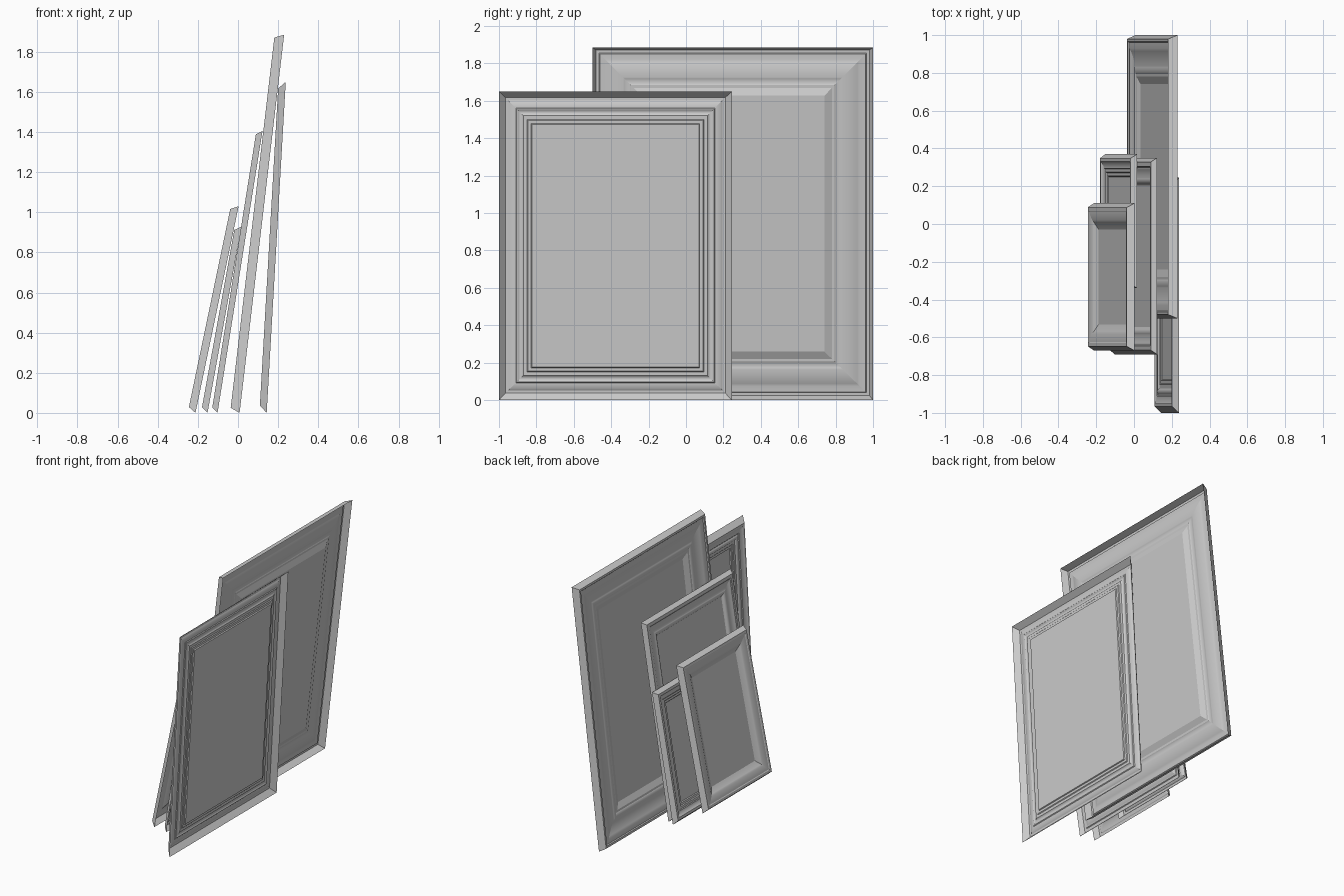
import bpy
import bmesh
from math import atan2, sin, cos, hypot, radians

cube = bpy.data.objects.get("Cube")
if cube:
    bpy.data.objects.remove(cube, do_unlink=True)

COLOUR = (0.6, 0.6, 0.6, 1.0)
grey = bpy.data.materials.new("plain_grey")
grey.use_nodes = True
grey.diffuse_color = COLOUR
shader = next(n for n in grey.node_tree.nodes if n.type == 'BSDF_PRINCIPLED')
shader.inputs["Base Color"].default_value = COLOUR
shader.inputs["Roughness"].default_value = 0.8


def curve(start, end, bend, steps=6):
    """Rounded stretch of moulding: positive bend is a bead, negative a cove."""
    mid = ((start[0] + end[0]) / 2, (start[1] + end[1]) / 2 + bend)
    points = []
    for k in range(steps + 1):
        t = k / steps
        points.append(tuple((1 - t) ** 2 * a + 2 * t * (1 - t) * b + t * t * c
                            for a, b, c in zip(start, mid, end)))
    return points


def picture_frame(name, y_range, foot_x, top, profile):
    """Open-backed moulded frame with its panel, leaning towards +x.
    The profile lists (inset from the outer edge, height above the back)."""
    y0, y1 = y_range
    lean = atan2(top[0] - foot_x, top[1])
    length = hypot(top[0] - foot_x, top[1])
    bm = bmesh.new()
    rings = []
    for inset, height in profile:
        low, high = inset, length - inset
        corners = ((y0 + inset, low), (y0 + inset, high),
                   (y1 - inset, high), (y1 - inset, low))
        rings.append([bm.verts.new((foot_x + v * sin(lean) - height * cos(lean), y,
                                    v * cos(lean) + height * sin(lean)))
                      for y, v in corners])
    mitres = []
    for outer, inner in zip(rings, rings[1:]):
        for i in range(4):
            j = (i + 1) % 4
            bm.faces.new((outer[i], outer[j], inner[j], inner[i]))
            mitres.append(bm.edges.get((outer[i], inner[i])))
    bm.faces.new(rings[-1])
    bm.normal_update()

    # Rounded mouldings are smooth; steps and mitred corners stay crisp
    for face in bm.faces:
        face.smooth = True
    for edge in bm.edges:
        edge.smooth = edge.calc_face_angle(0) < radians(22)
    for edge in mitres:
        edge.smooth = False

    mesh = bpy.data.meshes.new(name)
    bm.to_mesh(mesh)
    bm.free()
    mesh.materials.append(grey)
    obj = bpy.data.objects.new(name, mesh)
    bpy.context.collection.objects.link(obj)
    return obj


# Stepped moulding with several narrow fillets
stepped = ([(0, 0), (0.035, 0.036), (0.05, 0.036)]
           + curve((0.055, 0.033), (0.09, 0.026), -0.004)
           + [(0.095, 0.021)]
           + curve((0.1, 0.021), (0.125, 0.021), 0.008)
           + [(0.13, 0.016), (0.15, 0.016), (0.155, 0.011),
              (0.172, 0.011), (0.176, 0.004), (0.187, 0.004)])

# Broad moulding with a wide cove and a sloping inner lip
broad = ([(0, 0), (0.02, 0.047), (0.035, 0.047), (0.04, 0.04)]
         + curve((0.07, 0.04), (0.16, 0.024), -0.01)
         + curve((0.165, 0.024), (0.2, 0.024), 0.006)
         + [(0.205, 0.021), (0.22, 0.021), (0.26, 0.004)])

# Medium moulding with a bead near the panel
beaded = ([(0, 0), (0.022, 0.03), (0.045, 0.03), (0.05, 0.025)]
          + curve((0.055, 0.025), (0.1, 0.017), -0.006)
          + curve((0.105, 0.017), (0.13, 0.015), 0.006)
          + [(0.135, 0.01), (0.145, 0.004)])

# Slim moulding with two fillets
slim = ([(0, 0), (0.022, 0.032), (0.04, 0.032)]
        + curve((0.045, 0.028), (0.075, 0.02), -0.005)
        + [(0.08, 0.016), (0.095, 0.016), (0.1, 0.01), (0.115, 0.01), (0.12, 0.004)])

# Deep moulding that falls away to the panel
deep = ([(0, 0), (0.022, 0.038), (0.04, 0.038)]
        + curve((0.045, 0.035), (0.095, 0.026), 0.004)
        + [(0.1, 0.022), (0.138, 0.004)])

# name, span in y, x of the foot, (x, z) of the top, moulding
picture_frame("tall_stepped_frame", (-1.0, 0.245), 0.143, (0.238, 1.65), stepped)
picture_frame("large_broad_frame", (-0.5, 1.0), 0.008, (0.23, 1.885), broad)
picture_frame("medium_beaded_frame", (-0.69, 0.35), -0.102, (0.122, 1.405), beaded)
picture_frame("small_slim_frame", (-0.34, 0.37), -0.152, (0.017, 0.928), slim)
picture_frame("small_deep_frame", (-0.67, 0.11), -0.212, (0.003, 1.03), deep)
